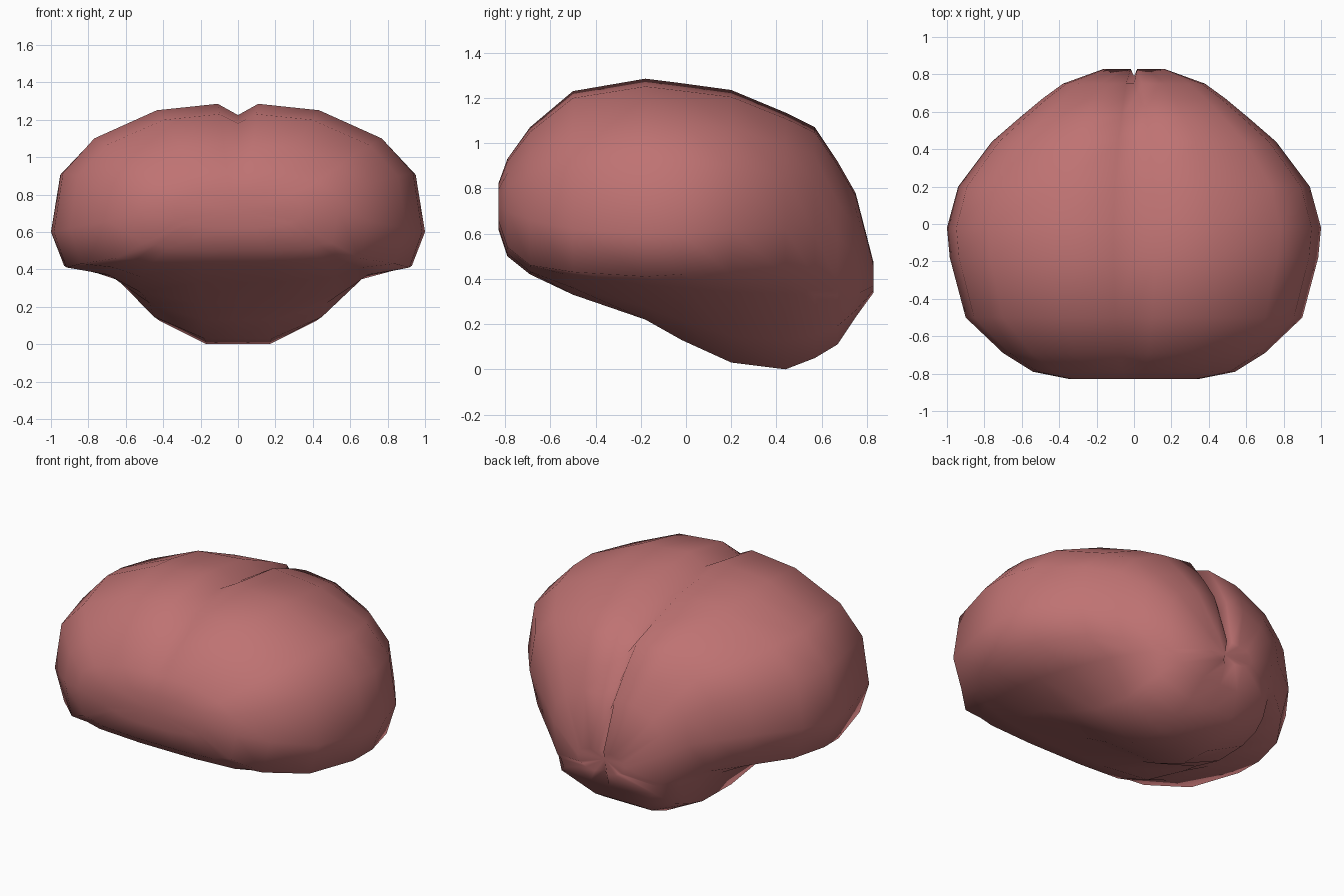
import bpy, bmesh

if "Cube" in bpy.data.objects:
    bpy.data.objects.remove(bpy.data.objects["Cube"])

# Stations front to back:
# y, lobe top, groove depth, half width, widest z, lobe lower z, base half width, base z
stations = [
    (-0.83, 0.82, 0.00, 0.34, 0.72, 0.66, 0.22, 0.62),
    (-0.79, 0.93, 0.01, 0.54, 0.70, 0.54, 0.38, 0.50),
    (-0.69, 1.07, 0.03, 0.70, 0.66, 0.46, 0.46, 0.42),
    (-0.50, 1.23, 0.05, 0.90, 0.62, 0.43, 0.52, 0.33),
    (-0.18, 1.285, 0.06, 0.985, 0.60, 0.41, 0.52, 0.22),
    (-0.02, 1.265, 0.06, 1.00, 0.60, 0.42, 0.47, 0.13),
    (0.20, 1.235, 0.06, 0.94, 0.62, 0.42, 0.45, 0.03),
    (0.44, 1.135, 0.07, 0.76, 0.62, 0.42, 0.42, 0.00),
    (0.57, 1.07, 0.09, 0.61, 0.60, 0.40, 0.41, 0.05),
    (0.67, 0.92, 0.11, 0.49, 0.58, 0.38, 0.38, 0.11),
    (0.75, 0.78, 0.10, 0.38, 0.52, 0.33, 0.31, 0.23),
    (0.83, 0.47, 0.01, 0.16, 0.41, 0.37, 0.10, 0.34),
]


def half_section(zt, g, w, zw, zl, wb, zb):
    """Points from the top groove, around the lobe, to the middle of the base."""
    h = zt - zw
    d = zl - zb
    return [
        (0, zt - g), (0.11 * w, zt), (0.44 * w, zw + 0.95 * h),
        (0.78 * w, zw + 0.73 * h), (0.95 * w, zw + 0.46 * h), (w, zw),
        (0.93 * w, zl), (0.55 * wb + 0.45 * 0.93 * w, zb + 0.8 * d),
        (wb, zb + 0.3 * d), (0.4 * wb, zb), (0, zb),
    ]


bm = bmesh.new()
rings = []
for i, (y, *params) in enumerate(stations):
    half = half_section(*params)
    loop = half + [(-x, z) for x, z in half[-2:0:-1]]
    # the groove between the lobes also pulls in the back face
    dent = 0.04 if i == len(stations) - 1 else 0
    rings.append([bm.verts.new((x, y - (dent if x == 0 else 0), z)) for x, z in loop])

# Skin between the rings
n = len(rings[0])
for a, b in zip(rings, rings[1:]):
    for k in range(n):
        bm.faces.new((a[k], a[(k + 1) % n], b[(k + 1) % n], b[k]))

# End caps as fans
for ring, dy in ((rings[0], 0.0), (rings[-1], -0.04)):
    c = bm.verts.new((0, stations[0][0] if ring is rings[0] else stations[-1][0] + dy,
                      sum(v.co.z for v in ring) / n))
    for k in range(n):
        bm.faces.new((ring[k], ring[(k + 1) % n], c))
bmesh.ops.recalc_face_normals(bm, faces=bm.faces)
for f in bm.faces:
    f.smooth = True

mesh = bpy.data.meshes.new("brain")
bm.to_mesh(mesh)
bm.free()
brain = bpy.data.objects.new("brain", mesh)
bpy.context.collection.objects.link(brain)

# Single flat colour
mat = bpy.data.materials.new("dusty pink")
mat.diffuse_color = (0.52, 0.17, 0.17, 1)
mat.use_nodes = True
mat.node_tree.nodes["Principled BSDF"].inputs["Base Color"].default_value = mat.diffuse_color
mesh.materials.append(mat)
